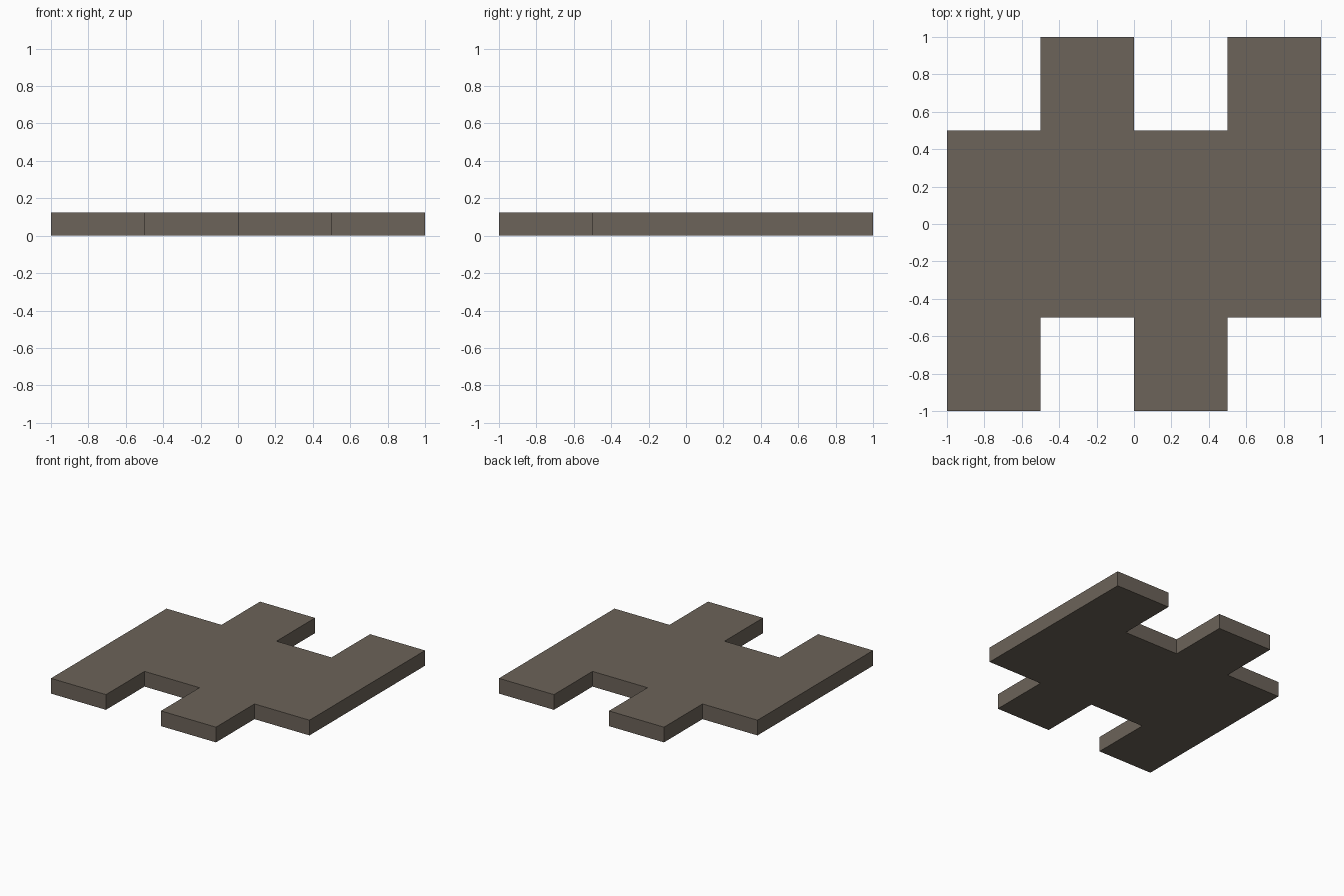
import bpy, bmesh
from mathutils import Vector

if "Cube" in bpy.data.objects:
    bpy.data.objects.remove(bpy.data.objects["Cube"])

THICKNESS = 0.125

# One flat stone colour
stone = bpy.data.materials.new("warm_grey_stone")
stone.diffuse_color = (0.15, 0.125, 0.10, 1.0)
stone.use_nodes = True
stone.node_tree.nodes["Principled BSDF"].inputs["Base Color"].default_value = stone.diffuse_color

# Half of the outline; the other half is the same turned by 180 degrees
half = [(-1, -1), (-0.5, -1), (-0.5, -0.5), (0, -0.5),
        (0, -1), (0.5, -1), (0.5, -0.5), (1, -0.5)]
outline = half + [(-x, -y) for x, y in half]

# Interlocking floor tile: outline face extruded upwards
bm = bmesh.new()
base = bm.faces.new([bm.verts.new((x, y, 0)) for x, y in outline])
top = bmesh.ops.extrude_face_region(bm, geom=[base], use_keep_orig=True)
top_verts = [g for g in top["geom"] if isinstance(g, bmesh.types.BMVert)]
bmesh.ops.translate(bm, verts=top_verts, vec=Vector((0, 0, THICKNESS)))
bmesh.ops.recalc_face_normals(bm, faces=bm.faces)

mesh = bpy.data.meshes.new("interlocking_tile")
bm.to_mesh(mesh)
bm.free()
mesh.materials.append(stone)
tile = bpy.data.objects.new("interlocking_tile", mesh)
bpy.context.collection.objects.link(tile)
